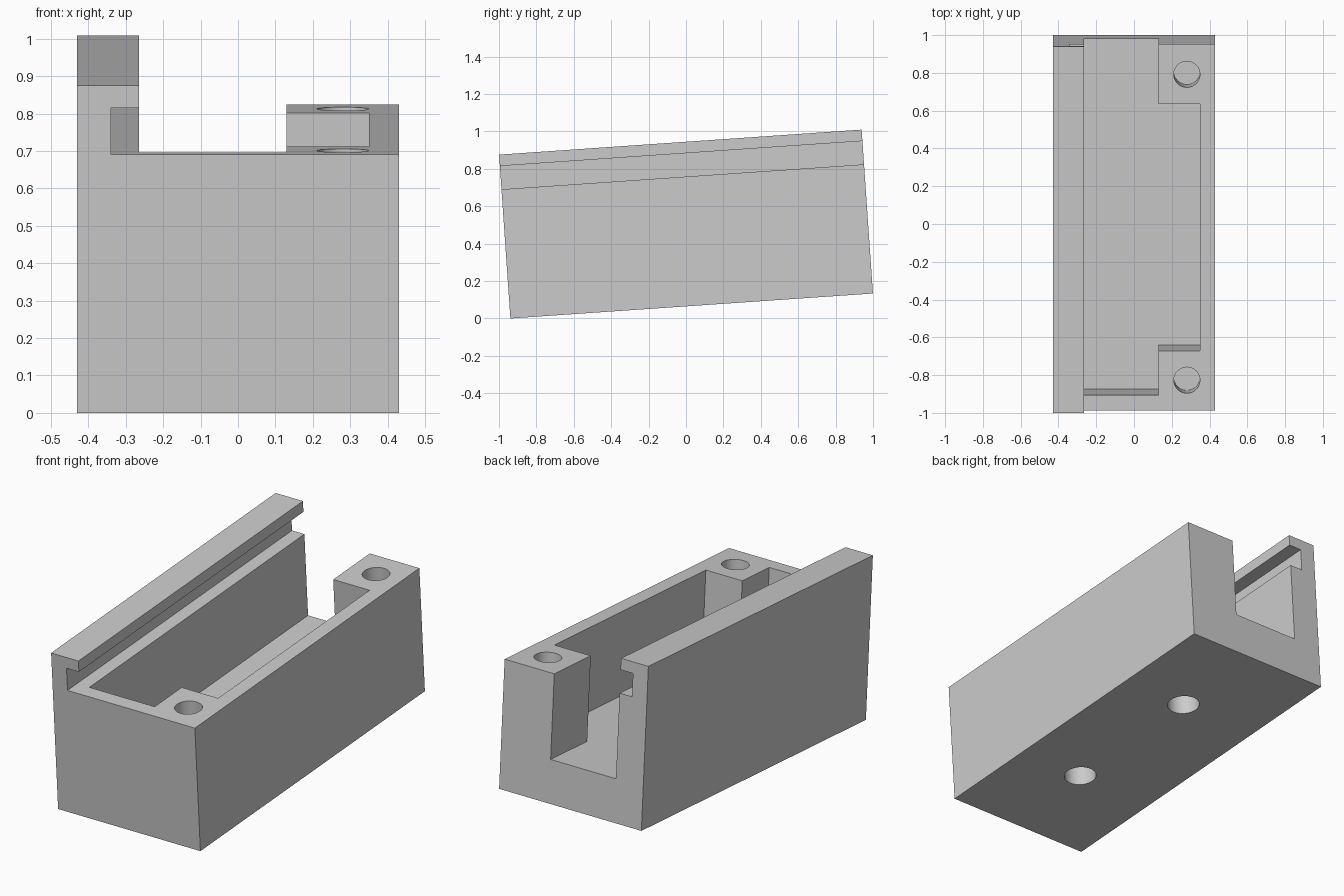
import bpy, bmesh, math
from mathutils import Matrix, Vector

cube = bpy.data.objects.get("Cube")
if cube:
    bpy.data.objects.remove(cube, do_unlink=True)

LENGTH, BODY_TOP, RAIL_TOP = 1.943, 0.692, 0.878
FLOOR, TILT = 0.235, math.radians(3.94)

grey = bpy.data.materials.new("light grey")
grey.use_nodes = True
colour = (0.6, 0.6, 0.6, 1)
grey.diffuse_color = colour
grey.node_tree.nodes["Principled BSDF"].inputs["Base Color"].default_value = colour


def prism(name, points, sweep):
    """Closed solid: a flat outline swept along a vector."""
    bm = bmesh.new()
    face = bm.faces.new([bm.verts.new(p) for p in points])
    new = bmesh.ops.extrude_face_region(bm, geom=[face])["geom"]
    moved = [g for g in new if isinstance(g, bmesh.types.BMVert)]
    bmesh.ops.translate(bm, verts=moved, vec=Vector(sweep))
    bmesh.ops.recalc_face_normals(bm, faces=bm.faces)
    mesh = bpy.data.meshes.new(name)
    bm.to_mesh(mesh)
    bm.free()
    mesh.materials.append(grey)
    obj = bpy.data.objects.new(name, mesh)
    bpy.context.collection.objects.link(obj)
    return obj


def hole(name, x, y, radius, bottom, top, sides=48):
    ring = [(x + radius * math.cos(math.tau * i / sides),
             y + radius * math.sin(math.tau * i / sides), bottom) for i in range(sides)]
    return prism(name, ring, (0, 0, top - bottom))


# Block and hooked rail, as one end profile swept along the length
profile = [(-0.43, 0), (0.43, 0), (0.43, BODY_TOP), (-0.34, BODY_TOP),
           (-0.34, 0.817), (-0.265, 0.817), (-0.265, RAIL_TOP), (-0.43, RAIL_TOP)]
body = prism("slotted_block", [(x, 0, z) for x, z in profile], (0, LENGTH, 0))

# Pocket open at the back, with a wider middle
inset = 0.316
plan = [(-0.265, 0.082), (0.13, 0.082), (0.13, inset), (0.35, inset),
        (0.35, LENGTH - inset), (0.13, LENGTH - inset), (0.13, 2.1), (-0.265, 2.1)]
cutters = [prism("pocket_cutter", [(x, y, FLOOR) for x, y in plan], (0, 0, 0.52))]

# Blind screw holes in the top posts and in the underside
for y in (0.16, LENGTH - 0.16):
    cutters.append(hole("post_hole_cutter", 0.28, y, 0.069, BODY_TOP - 0.22, 0.8))
for y in (0.553, LENGTH - 0.553):
    cutters.append(hole("base_hole_cutter", 0.04, y, 0.083, -0.1, 0.18))

for cutter in cutters:
    cutter.hide_render = True
    mod = body.modifiers.new(cutter.name, "BOOLEAN")
    mod.operation, mod.solver, mod.object = "DIFFERENCE", "EXACT", cutter

# Bake the cuts and drop the cutters
graph = bpy.context.evaluated_depsgraph_get()
mesh = bpy.data.meshes.new_from_object(body.evaluated_get(graph))
body.modifiers.clear()
body.data = mesh
for cutter in cutters:
    bpy.data.objects.remove(cutter, do_unlink=True)

# Tip the whole block up towards the back
mesh.transform(Matrix.Translation((0, -0.939, 0)) @ Matrix.Rotation(TILT, 4, "X"))

bpy.ops.object.select_all(action="DESELECT")
body.select_set(True)
bpy.context.view_layer.objects.active = body
bpy.ops.object.shade_smooth_by_angle(angle=math.radians(30))
